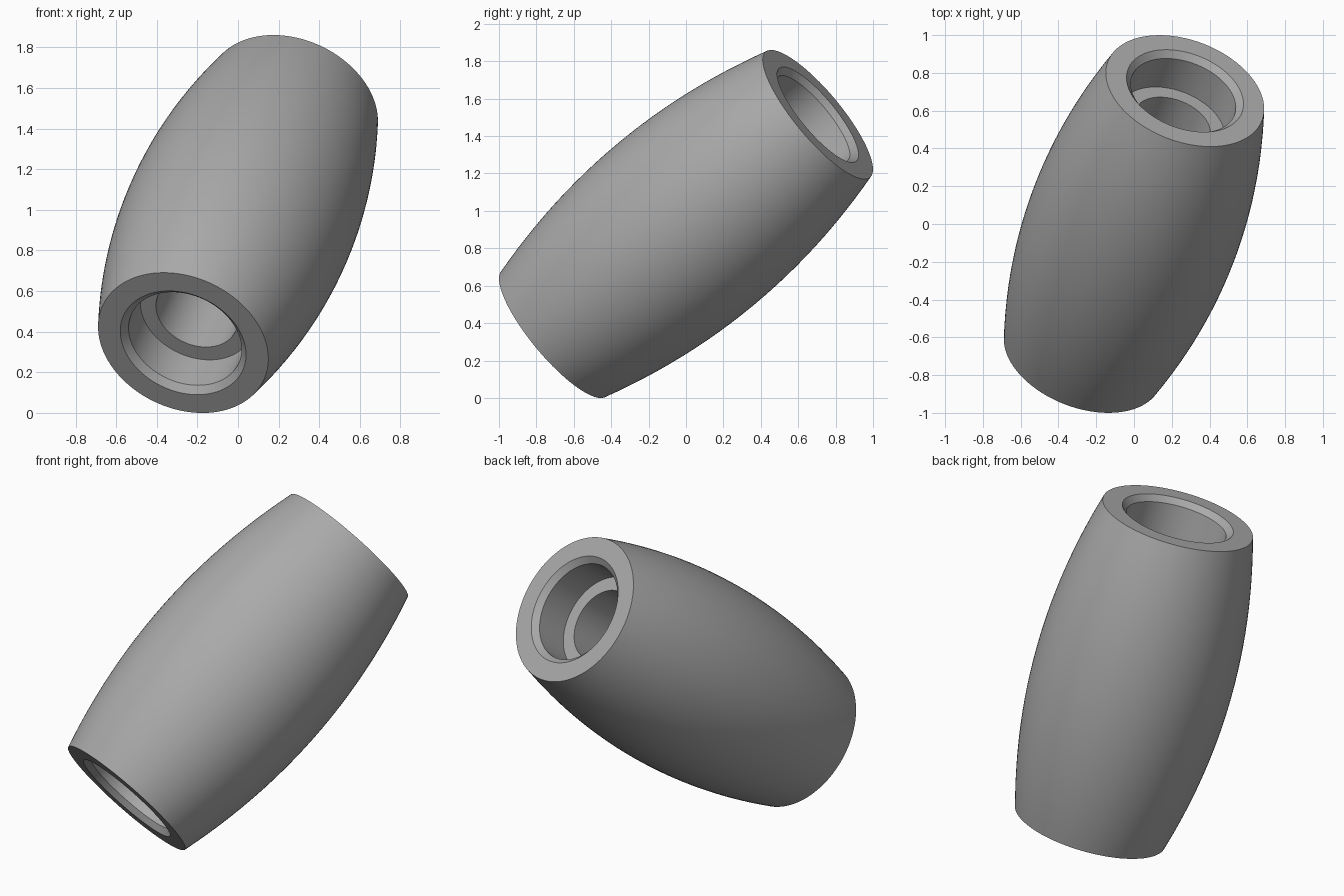
import bpy, bmesh, math
from mathutils import Vector

cube = bpy.data.objects.get("Cube")
if cube:
    bpy.data.objects.remove(cube)

SEGMENTS = 96
HALF = 0.955           # half length along the axis
END_R, MID_R = 0.437, 0.565
MOUTH_R, SOCKET_R, BORE_R = 0.323, 0.29, 0.21
CHAMFER, DEPTH = 0.033, 0.237
AXIS = Vector((0.54, 1.41, 1.17)).normalized()

# Grey material
grey = bpy.data.materials.new("grey")
grey.use_nodes = True
colour = (0.4, 0.4, 0.4, 1)
grey.diffuse_color = colour
grey.node_tree.nodes["Principled BSDF"].inputs["Base Color"].default_value = colour

# Closed half section: bulged outside, then the stepped bore
STEPS = 24
profile = []
for i in range(STEPS + 1):
    t = 2 * i / STEPS - 1
    profile.append((MID_R - (MID_R - END_R) * t * t, HALF * t))
mouth = [(MOUTH_R, HALF), (SOCKET_R, HALF - CHAMFER),
         (SOCKET_R, HALF - DEPTH), (BORE_R, HALF - DEPTH)]
profile += mouth + [(r, -z) for r, z in reversed(mouth)]

# Revolve the section into rings of quads
bm = bmesh.new()
rings = []
for k in range(SEGMENTS):
    a = 2 * math.pi * k / SEGMENTS
    rings.append([bm.verts.new((r * math.cos(a), r * math.sin(a), z)) for r, z in profile])
n = len(profile)
for k in range(SEGMENTS):
    here, there = rings[k], rings[(k + 1) % SEGMENTS]
    for j in range(n):
        m = (j + 1) % n
        bm.faces.new((here[j], there[j], there[m], here[m]))
bmesh.ops.recalc_face_normals(bm, faces=bm.faces)

mesh = bpy.data.meshes.new("barrel_sleeve")
bm.to_mesh(mesh)
bm.free()
mesh.materials.append(grey)

# Tilt the sleeve onto its axis
sleeve = bpy.data.objects.new("barrel_sleeve", mesh)
bpy.context.collection.objects.link(sleeve)
sleeve.rotation_euler = AXIS.to_track_quat("Z", "Y").to_euler()
sleeve.location = (0, 0, 0.93)

bpy.ops.object.select_all(action="DESELECT")
sleeve.select_set(True)
bpy.context.view_layer.objects.active = sleeve
bpy.ops.object.shade_smooth_by_angle(angle=math.radians(30))
